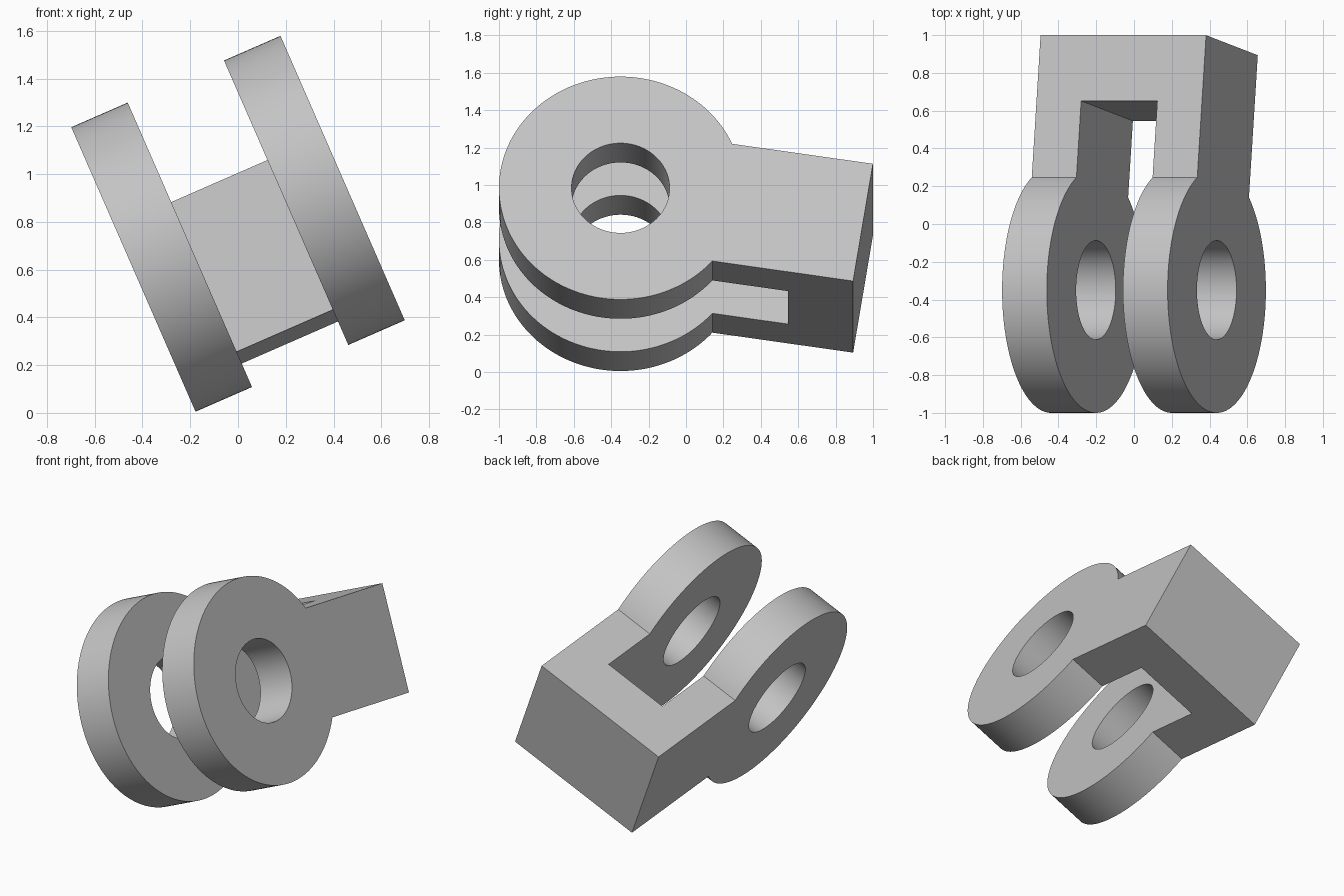
import bpy
import bmesh
from math import asin, cos, sin, pi, radians
from mathutils import Matrix

cube = bpy.data.objects.get("Cube")
if cube:
    bpy.data.objects.remove(cube, do_unlink=True)

WIDTH, GAP = 0.956, 0.44      # across both lugs, and between them
RADIUS, BORE = 0.65, 0.262    # lug outer radius and pin hole radius
BLOCK_END, SLOT_END = 1.312, 0.96
BLOCK_HALF = 0.346            # half height of the rear block
SEGMENTS = 128

grey = bpy.data.materials.new("light grey")
grey.use_nodes = True
colour = (0.55, 0.55, 0.55, 1)
grey.diffuse_color = colour
grey.node_tree.nodes["Principled BSDF"].inputs["Base Color"].default_value = colour


def prism(name, profile, width):
    """Extrude a (y, z) profile along x, centred on x = 0."""
    bm = bmesh.new()
    face = bm.faces.new([bm.verts.new((-width / 2, y, z)) for y, z in profile])
    grown = bmesh.ops.extrude_face_region(bm, geom=[face])["geom"]
    bmesh.ops.translate(bm, vec=(width, 0, 0),
                        verts=[v for v in grown if isinstance(v, bmesh.types.BMVert)])
    bmesh.ops.recalc_face_normals(bm, faces=bm.faces)
    mesh = bpy.data.meshes.new(name)
    bm.to_mesh(mesh)
    bm.free()
    mesh.materials.append(grey)
    obj = bpy.data.objects.new(name, mesh)
    bpy.context.collection.objects.link(obj)
    return obj


def arc(radius, start, end, count):
    angles = [start + (end - start) * i / count for i in range(count + 1)]
    return [(radius * cos(a), radius * sin(a)) for a in angles]


# Round lug outline running into the square rear block
join = asin(BLOCK_HALF / RADIUS)
outline = arc(RADIUS, join, 2 * pi - join, SEGMENTS)
outline += [(BLOCK_END, -BLOCK_HALF), (BLOCK_END, BLOCK_HALF)]
clevis = prism("clevis", outline, WIDTH)

# Slot between the lugs and the pin hole through both
slot = prism("slot_cutter", [(-1, -1), (SLOT_END, -1), (SLOT_END, 1), (-1, 1)], GAP)
hole = prism("pin_hole_cutter", arc(BORE, 0, 2 * pi, SEGMENTS)[:-1], 2)

bpy.ops.object.select_all(action='DESELECT')
bpy.context.view_layer.objects.active = clevis
clevis.select_set(True)
for cutter in (slot, hole):
    cutter.hide_render = True
    cut = clevis.modifiers.new("cut", 'BOOLEAN')
    cut.operation = 'DIFFERENCE'
    cut.solver = 'EXACT'
    cut.object = cutter
    bpy.ops.object.modifier_apply(modifier=cut.name)
    bpy.data.objects.remove(cutter, do_unlink=True)

bpy.ops.object.shade_smooth_by_angle(angle=radians(25))

# Tilted pose
clevis.matrix_world = (Matrix.Translation((0, -0.35, 0.792))
                       @ Matrix.Rotation(radians(-23.6), 4, 'Y')
                       @ Matrix.Rotation(radians(-8.8), 4, 'X'))
